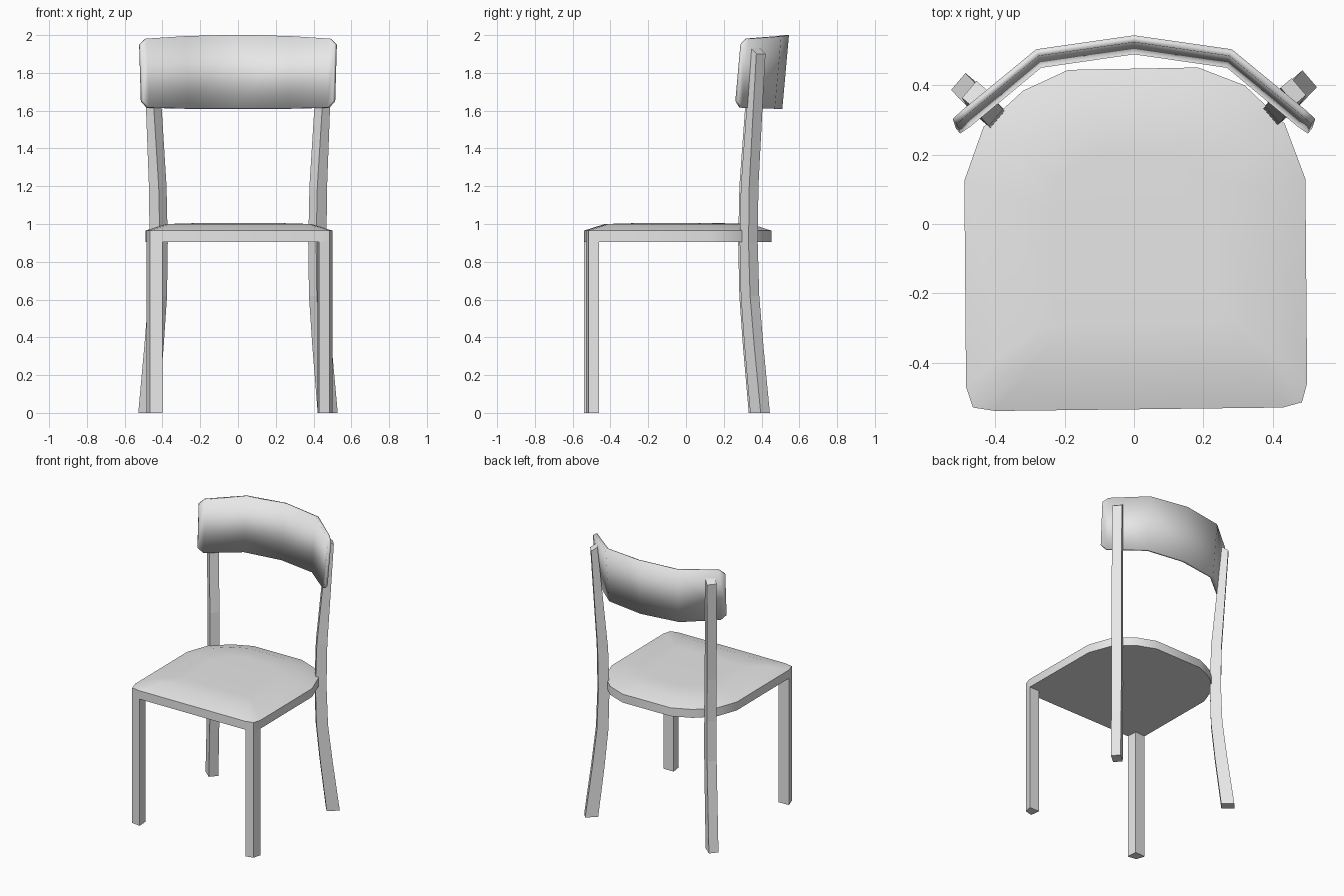
import bpy, math
from mathutils import Vector

cube = bpy.data.objects.get("Cube")
if cube:
    bpy.data.objects.remove(cube, do_unlink=True)

grey = bpy.data.materials.new("plain_grey")
grey.use_nodes = True
grey.diffuse_color = (0.8, 0.8, 0.8, 1)
grey.node_tree.nodes["Principled BSDF"].inputs["Base Color"].default_value = (0.8, 0.8, 0.8, 1)


def make(name, verts, faces, smooth=False):
    mesh = bpy.data.meshes.new(name)
    mesh.from_pydata(verts, [], faces)
    mesh.materials.append(grey)
    obj = bpy.data.objects.new(name, mesh)
    bpy.context.collection.objects.link(obj)
    if smooth:
        bpy.ops.object.select_all(action='DESELECT')
        obj.select_set(True)
        bpy.context.view_layer.objects.active = obj
        bpy.ops.object.shade_smooth_by_angle(angle=math.radians(30))
    return obj


def loft(name, rings, smooth=False):
    """Skin a list of equal, counterclockwise rings from bottom to top."""
    n = len(rings[0])
    verts = [v for ring in rings for v in ring]
    faces = [(k * n + i, k * n + (i + 1) % n, (k + 1) * n + (i + 1) % n, (k + 1) * n + i)
             for k in range(len(rings) - 1) for i in range(n)]
    faces += [tuple(reversed(range(n))), tuple(range(len(verts) - n, len(verts)))]
    return make(name, verts, faces, smooth)


# Seat: rounded at the back, with a softly bevelled cushion top
outline = [(-0.40, -0.54), (0.43, -0.53), (0.485, -0.515), (0.50, -0.46),
           (0.495, 0.13), (0.435, 0.29), (0.32, 0.40), (0.185, 0.452),
           (-0.19, 0.445), (-0.32, 0.385), (-0.435, 0.28), (-0.49, 0.125),
           (-0.485, -0.47), (-0.465, -0.53)]


def seat_ring(scale, z):
    return [(x * scale, (y + 0.04) * scale - 0.04, z) for x, y in outline]


loft("seat", [seat_ring(1, 0.905), seat_ring(1, 0.965),
              seat_ring(0.78, 1.0), seat_ring(0.5, 1.004)], smooth=True)

# Front legs: straight posts that follow the corners of the seat
corners = {"right": [outline[12], outline[13], outline[0], (-0.405, -0.465)],
           "left": [outline[1], outline[2], outline[3], (0.42, -0.46)]}
for side, quad in corners.items():
    loft("front_leg_" + side, [[(x, y, z) for x, y in quad] for z in (0, 0.91)])

# Back legs: curved posts, turned towards the seat centre; x, y, z, depth
path = [(0.475, 0.388, 0, 0.085), (0.445, 0.356, 0.35, 0.08),
        (0.425, 0.335, 0.62, 0.075), (0.42, 0.328, 0.9, 0.072),
        (0.425, 0.333, 1.2, 0.068), (0.445, 0.358, 1.6, 0.055),
        (0.46, 0.379, 1.915, 0.042)]
for side, s in (("left", 1), ("right", -1)):
    out = Vector((s * 0.76, 0.65, 0))
    across = Vector((-s * 0.65, 0.76, 0)) * 0.032 * s
    rings = []
    for x, y, z, depth in path:
        c = Vector((s * x, y + s * 0.004, z))
        d = out * depth / 2
        # the top end slopes down to the outside
        tip = Vector((0, 0, 0.014 if z > 1.9 else 0))
        rings.append([c + d - across - tip, c + d + across - tip,
                      c - d + across + tip, c - d - across + tip])
    loft("back_leg_" + side, rings)

# Backrest: bent panel leaning back, with clipped corners; x, y, bottom, top
half = [(0.525, 0.308, 1.65, 1.95), (0.495, 0.332, 1.615, 1.98),
        (0.283, 0.505, 1.61, 1.993), (0, 0.545, 1.61, 2.0)]
stations = [(-x, y, b, t) for x, y, b, t in half] + half[-2::-1]
verts = []
for x, y, b, t in stations:
    for z in (b, t):
        lean = (2.0 - z) / 0.39
        verts.append((x * (1 - 0.022 * lean), y - 0.035 * lean, z))
faces = [(2 * i, 2 * i + 1, 2 * i + 3, 2 * i + 2) for i in range(len(stations) - 1)]
panel = make("backrest", verts, faces, smooth=True)
solid = panel.modifiers.new("thickness", 'SOLIDIFY')
solid.thickness = 0.02
solid.offset = -1
solid.use_even_offset = True
